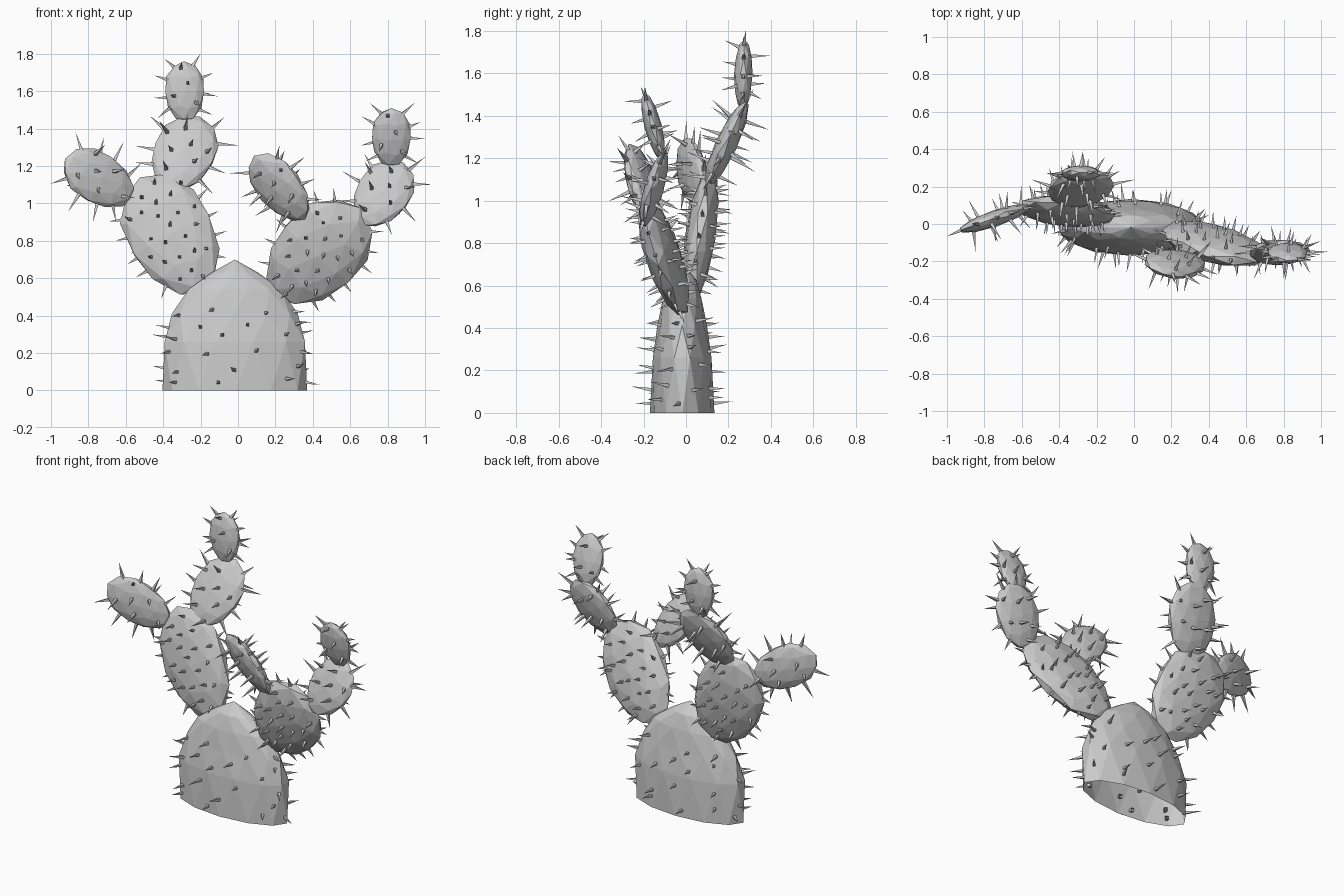
import bpy, bmesh, math, random
from mathutils import Vector

if "Cube" in bpy.data.objects:
    bpy.data.objects.remove(bpy.data.objects["Cube"])

random.seed(4)


def finish(bm, name):
    bmesh.ops.recalc_face_normals(bm, faces=bm.faces)
    mesh = bpy.data.meshes.new(name)
    bm.to_mesh(mesh)
    bm.free()
    obj = bpy.data.objects.new(name, mesh)
    bpy.context.collection.objects.link(obj)
    return obj


def add_spike(bm, p, d, length, radius=0.015):
    """Four-sided thorn with its root sunk slightly below the skin."""
    d = d.normalized()
    jitter = Vector((random.uniform(-1, 1) for _ in range(3))) * 0.2
    d = (d + jitter).normalized()
    u = d.orthogonal().normalized()
    v = d.cross(u)
    root = p - d * 0.02
    ring = [bm.verts.new(root + radius * (u * math.cos(k * math.pi / 2) + v * math.sin(k * math.pi / 2)))
            for k in range(4)]
    tip = bm.verts.new(p + d * length * random.uniform(0.75, 1.15))
    for k in range(4):
        bm.faces.new((ring[k], ring[(k + 1) % 4], tip))


def make_pad(name, bottom, top, hint, width, thick, faces, rim, spike):
    """Flattened low-poly egg between two end points, plus its thorns."""
    bottom, top = Vector(bottom), Vector(top)
    axis = top - bottom
    half = axis.length / 2
    a = axis.normalized()
    n = Vector(hint)
    n = (n - a * n.dot(a)).normalized()
    w = a.cross(n)
    c = (bottom + top) / 2
    hw, ht = width / 2, thick / 2

    def place(x, y, z):
        return c + w * (x * hw * (1 + 0.1 * z)) + n * (y * ht) + a * (z * half)

    bm = bmesh.new()
    bmesh.ops.create_icosphere(bm, subdivisions=2, radius=1.03)
    for vert in bm.verts:
        vert.co = place(*vert.co)
    finish(bm, name)

    bm = bmesh.new()
    # thorns over both broad faces
    for side in (-1, 1):
        for i in range(faces):
            r = 0.86 * math.sqrt((i + 0.6) / faces)
            t = i * 2.39996 + side + random.uniform(-0.2, 0.2)
            x, z = r * math.cos(t), r * math.sin(t)
            y = side * math.sqrt(1 - r * r) * 0.96
            add_spike(bm, place(x, y, z), w * (x / hw) + n * (y / ht) + a * (z / half), spike)
    # thorns around the rim, leaving the joint and the very tip clear
    for i in range(rim):
        t = -math.pi / 2 + 0.65 + (2 * math.pi - 1.3) * (i + random.uniform(0.3, 0.7)) / rim
        x, z = math.cos(t), math.sin(t)
        if z < 0.95:
            add_spike(bm, place(x * 0.98, 0, z * 0.98), w * (x / hw) + a * (z / half), spike)
    finish(bm, name + "_thorns")


# Trunk: open-bottomed elliptical loft of staggered facets closing to a blunt peak
sides = 12
center = Vector((-0.017, -0.018, 0))
rings = [(0, 0.387, 0.152), (0.26, 0.388, 0.143), (0.41, 0.337, 0.117),
         (0.54, 0.257, 0.094), (0.63, 0.125, 0.065)]
bm = bmesh.new()
loops = []
for row, (z, rx, ry) in enumerate(rings):
    angles = [2 * math.pi * (k + 0.5 * (row % 2)) / sides for k in range(sides)]
    loops.append([bm.verts.new(center + Vector((rx * math.cos(t), ry * math.sin(t), z))) for t in angles])
for row, (lo, hi) in enumerate(zip(loops, loops[1:])):
    for k in range(sides):
        j = (k + 1) % sides
        if row % 2 == 0:
            bm.faces.new((lo[k], lo[j], hi[k]))
            bm.faces.new((lo[j], hi[j], hi[k]))
        else:
            bm.faces.new((lo[k], hi[j], hi[k]))
            bm.faces.new((lo[k], lo[j], hi[j]))
peak = bm.verts.new(center + Vector((0, 0, 0.70)))
for k in range(sides):
    bm.faces.new((loops[-1][k], loops[-1][(k + 1) % sides], peak))
finish(bm, "trunk")

# Trunk thorns in staggered rows
bm = bmesh.new()
for row, (z, rx, ry) in enumerate([(0.06, 0.38, 0.145), (0.11, 0.38, 0.143), (0.21, 0.378, 0.138),
                                   (0.29, 0.368, 0.132), (0.35, 0.345, 0.12), (0.42, 0.32, 0.11)]):
    for k in range(7):
        t = 2 * math.pi * (k + 0.37 * row + random.uniform(-0.2, 0.2)) / 7
        p = center + Vector((rx * math.cos(t), ry * math.sin(t), z + random.uniform(-0.02, 0.02)))
        add_spike(bm, p, Vector((math.cos(t) / rx, math.sin(t) / ry, 0)), 0.09)
finish(bm, "trunk_thorns")

# Pads: name, bottom, top, facing, width, thickness, face thorns, rim thorns, thorn length
pads = [
    ("left_main_pad", (-0.19, 0.02, 0.53), (-0.52, 0.115, 1.13), (0, -1, 0.1), 0.46, 0.14, 22, 14, 0.07),
    ("left_upper_pad", (-0.37, 0.10, 1.07), (-0.21, 0.28, 1.46), (0, -1, 0.5), 0.33, 0.10, 8, 9, 0.12),
    ("left_top_pad", (-0.28, 0.265, 1.435), (-0.29, 0.275, 1.755), (0, -1, 0), 0.21, 0.085, 4, 9, 0.08),
    ("left_side_pad", (-0.565, 0.09, 1.03), (-0.92, -0.03, 1.235), (0.35, -0.94, 0), 0.27, 0.085, 6, 10, 0.10),
    ("right_main_pad", (0.21, -0.01, 0.50), (0.645, -0.20, 0.97), (-0.12, -1, -0.25), 0.46, 0.155, 22, 14, 0.07),
    ("right_upper_pad", (0.67, -0.195, 0.89), (0.88, -0.11, 1.215), (0, -1, 0.45), 0.29, 0.09, 7, 8, 0.10),
    ("right_top_pad", (0.82, -0.115, 1.195), (0.82, -0.195, 1.505), (0, -1, -0.3), 0.21, 0.08, 4, 9, 0.08),
    ("right_inner_pad", (0.355, -0.19, 0.92), (0.09, -0.235, 1.25), (-0.32, -0.85, -0.35), 0.26, 0.10, 7, 10, 0.10),
]
for pad in pads:
    make_pad(*pad)
